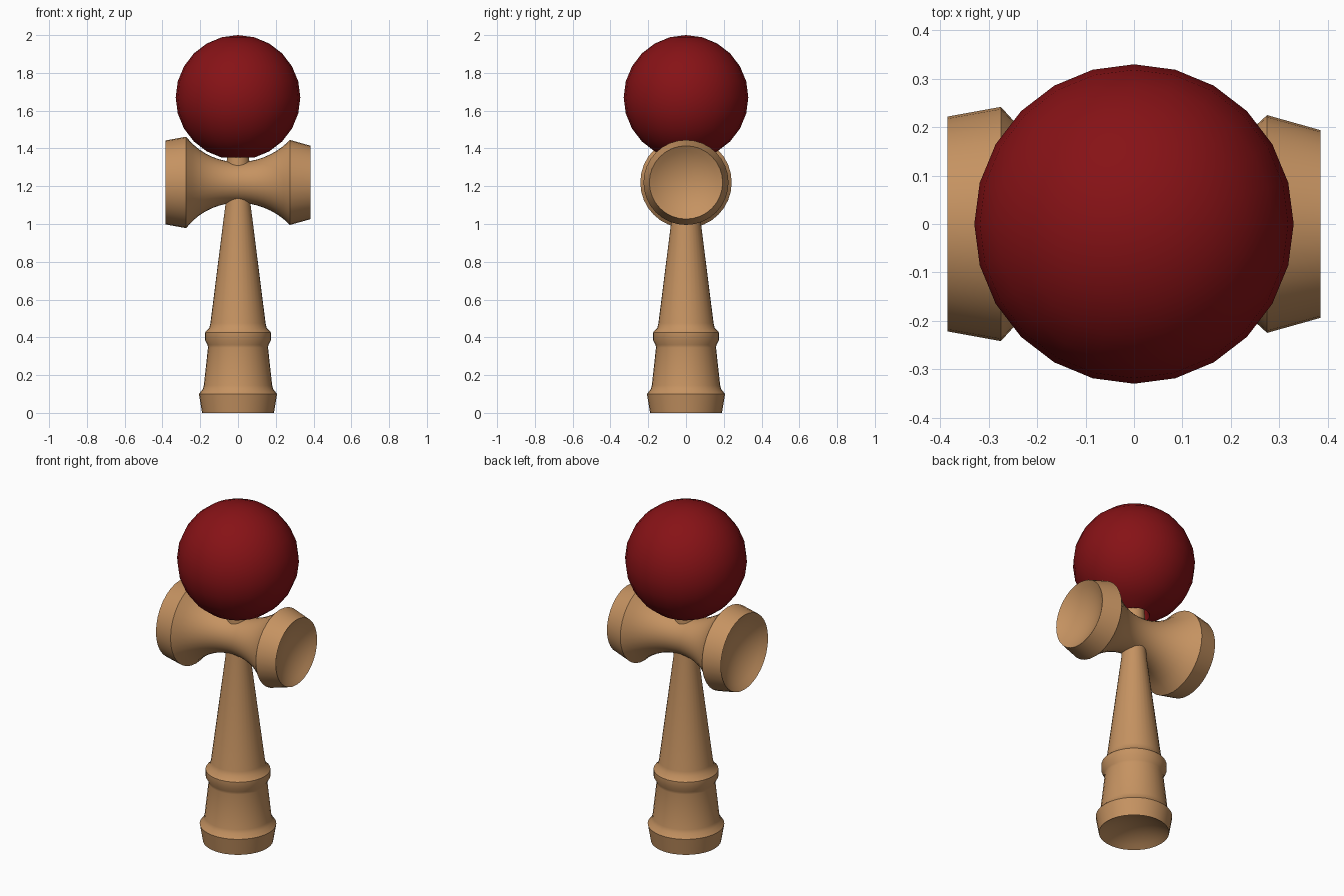
import bpy, bmesh
from math import sin, cos, pi, radians, sqrt, asin
from mathutils import Matrix, Vector

if "Cube" in bpy.data.objects:
    bpy.data.objects.remove(bpy.data.objects["Cube"])


def material(name, rgb):
    m = bpy.data.materials.new(name)
    m.diffuse_color = (*rgb, 1)
    m.use_nodes = True
    m.node_tree.nodes["Principled BSDF"].inputs["Base Color"].default_value = m.diffuse_color
    return m


def lathe(name, profile, mat, segments=32, loc=(0, 0, 0), rot_y=0):
    """Spin (radius, height) points about z; radius 0 closes to a pole."""
    bm = bmesh.new()
    verts = [bm.verts.new((r, 0, z)) for r, z in profile]
    edges = [bm.edges.new(p) for p in zip(verts, verts[1:])]
    bmesh.ops.spin(bm, geom=verts + edges, cent=(0, 0, 0), axis=(0, 0, 1),
                   angle=2 * pi, steps=segments, use_duplicate=False)
    bmesh.ops.remove_doubles(bm, verts=bm.verts, dist=1e-4)
    bmesh.ops.recalc_face_normals(bm, faces=bm.faces)
    bm.transform(Matrix.Translation(Vector(loc)) @ Matrix.Rotation(rot_y, 4, 'Y'))
    me = bpy.data.meshes.new(name)
    bm.to_mesh(me)
    bm.free()
    ob = bpy.data.objects.new(name, me)
    bpy.context.collection.objects.link(ob)
    me.materials.append(mat)
    bpy.ops.object.select_all(action='DESELECT')
    ob.select_set(True)
    bpy.context.view_layer.objects.active = ob
    bpy.ops.object.shade_smooth_by_angle(angle=radians(30))
    return ob


def dish(rim, z, side, n=6, R=0.33):
    """Hollow cup matching the ball, from the centre out to the rim."""
    a = asin(rim / R)
    return [(R * sin(a * i / n), z - side * R * (cos(a * i / n) - cos(a)))
            for i in range(n + 1)]


wood = material("wood", (0.56, 0.29, 0.12))
red = material("red_paint", (0.24, 0.006, 0.008))

# Handle with base cup, collar and tapered spike
handle = dish(0.19, 0, -1) + [
    (0.207, 0.10), (0.187, 0.125), (0.181, 0.145), (0.159, 0.345), (0.161, 0.36),
    (0.175, 0.385), (0.175, 0.425), (0.152, 0.45), (0.146, 0.475),
    (0.067, 1.10), (0.06, 1.33), (0.04, 1.62), (0.02, 1.645), (0, 1.65)]
lathe("handle_and_spike", handle, wood)


# Crosspiece: large cup on the left, small cup on the right
def waist(t, r_end, x_end=0.275, r_mid=0.108):
    d = r_end - r_mid
    R = (x_end ** 2 + d ** 2) / (2 * d)
    x = t * x_end
    return (r_mid + R - sqrt(R * R - x * x), x)


cross = dish(0.222, -0.385, -1)
cross += [waist(-i / 8, 0.242) for i in range(8, 0, -1)]
cross += [waist(i / 8, 0.225) for i in range(9)]
cross += dish(0.194, 0.385, 1)[::-1]
lathe("crosspiece", cross, wood, loc=(0, 0, 1.22), rot_y=pi / 2)

# Ball with a socket drilled up from below
ball = [(0.33 * sin(pi * i / 12), 0.33 * cos(pi * i / 12)) for i in range(12)]
ball[0] = (0, 0.33)
ball += [(0.075, -0.30), (0.07, 0.05), (0, 0.05)]
lathe("ball", ball, red, segments=24, loc=(0, 0, 1.67))
